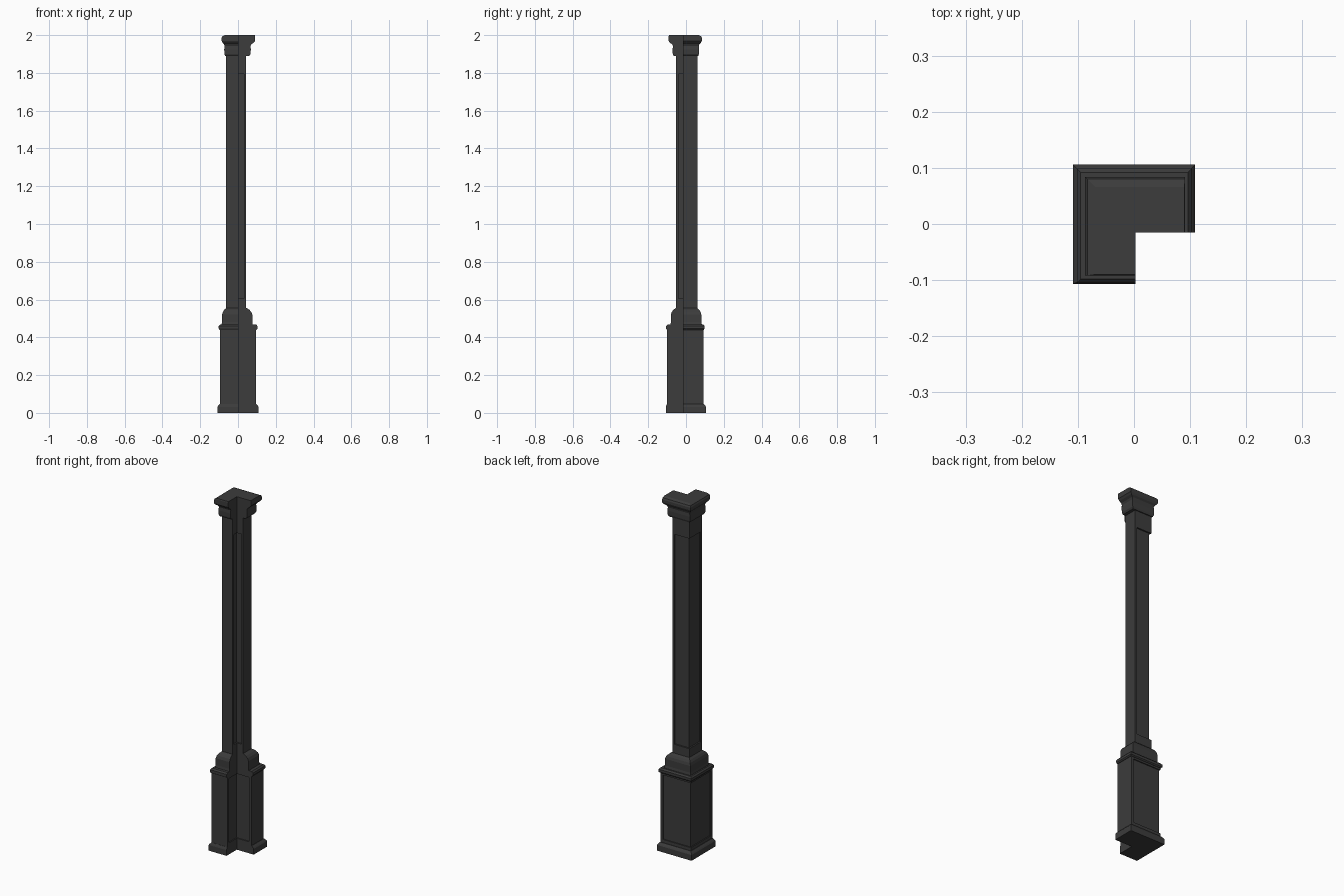
import bpy, bmesh

if "Cube" in bpy.data.objects:
    bpy.data.objects.remove(bpy.data.objects["Cube"], do_unlink=True)

# Single dark iron colour
iron = bpy.data.materials.new("dark iron grey")
iron.use_nodes = True
colour = (0.045, 0.045, 0.045, 1)
iron.diffuse_color = colour
bsdf = iron.node_tree.nodes["Principled BSDF"]
bsdf.inputs["Base Color"].default_value = colour
bsdf.inputs["Roughness"].default_value = 0.7

NOTCH_X, NOTCH_Y = 0.003, -0.015


def finish(bm, name):
    bmesh.ops.recalc_face_normals(bm, faces=bm.faces)
    mesh = bpy.data.meshes.new(name)
    bm.to_mesh(mesh)
    bm.free()
    mesh.materials.append(iron)
    obj = bpy.data.objects.new(name, mesh)
    bpy.context.collection.objects.link(obj)
    return obj


def l_loft(name, rows, inset=0):
    """Stack L-shaped rings; a row is height, outer reach, right end, front end."""
    bm = bmesh.new()
    rings = []
    for z, outer, right, front in rows:
        back = outer - 0.003 - inset
        left = -outer + inset
        nx, ny = NOTCH_X - inset, NOTCH_Y + inset
        plan = [(left, -front), (nx, -front), (nx, ny),
                (right, ny), (right, back), (left, back)]
        rings.append([bm.verts.new((x, y, z)) for x, y in plan])
    for a, b in zip(rings, rings[1:]):
        for i in range(len(a)):
            j = (i + 1) % len(a)
            bm.faces.new((a[i], a[j], b[j], b[i]))
    bm.faces.new(rings[0])
    bm.faces.new(rings[-1])
    return finish(bm, name)


def box(name, low, high):
    bm = bmesh.new()
    bmesh.ops.create_cube(bm, size=1)
    for v in bm.verts:
        v.co = [h if c > 0 else l for c, l, h in zip(v.co, low, high)]
    return finish(bm, name)


def panelled(name, z0, z1, p0, p1, outer, right, front, depth, margin):
    """Straight L section with sunk panels framed by rails and end stiles."""
    l_loft(name + "_bottom_rail", [(z, outer, right, front) for z in (z0, p0)])
    l_loft(name + "_top_rail", [(z, outer, right, front) for z in (p1, z1)])
    l_loft(name + "_panel_core",
           [(z, outer, right - 0.002, front - 0.002) for z in (p0, p1)], depth)
    box(name + "_right_stile", (right - margin, NOTCH_Y, p0),
        (right, outer - 0.003, p1))
    box(name + "_front_stile", (-outer, -front, p0),
        (NOTCH_X, -front + margin, p1))


# Foot moulding
l_loft("base_plinth", [
    (0, .109, .109, .107), (.032, .109, .109, .107),
    (.038, .105, .105, .105), (.047, .097, .097, .101)])

# Pedestal and long shaft
panelled("pedestal", .047, .44, .065, .43, .095, .095, .1, .006, .014)
panelled("shaft", .555, 1.89, .605, 1.795, .063, .043, .053, .008, .012)

# Pedestal cap moulding and curved shoulder
l_loft("pedestal_moulding", [
    (.44, .097, .098, .101), (.446, .102, .103, .105),
    (.46, .102, .103, .105), (.468, .095, .096, .098)])
l_loft("shoulder", [
    (.468, .087, .078, .082), (.482, .084, .076, .08),
    (.52, .084, .076, .08), (.535, .08, .07, .075),
    (.546, .073, .06, .066), (.555, .063, .046, .054)])

# Capital with swelling neck and overhanging lip
l_loft("capital", [
    (1.89, .068, .06, .066), (1.9, .072, .066, .07),
    (1.925, .073, .068, .071), (1.942, .071, .066, .069),
    (1.952, .074, .071, .074), (1.96, .082, .083, .086),
    (1.97, .087, .091, .092), (1.985, .087, .091, .092),
    (1.994, .083, .091, .092), (2, .069, .09, .09)])
